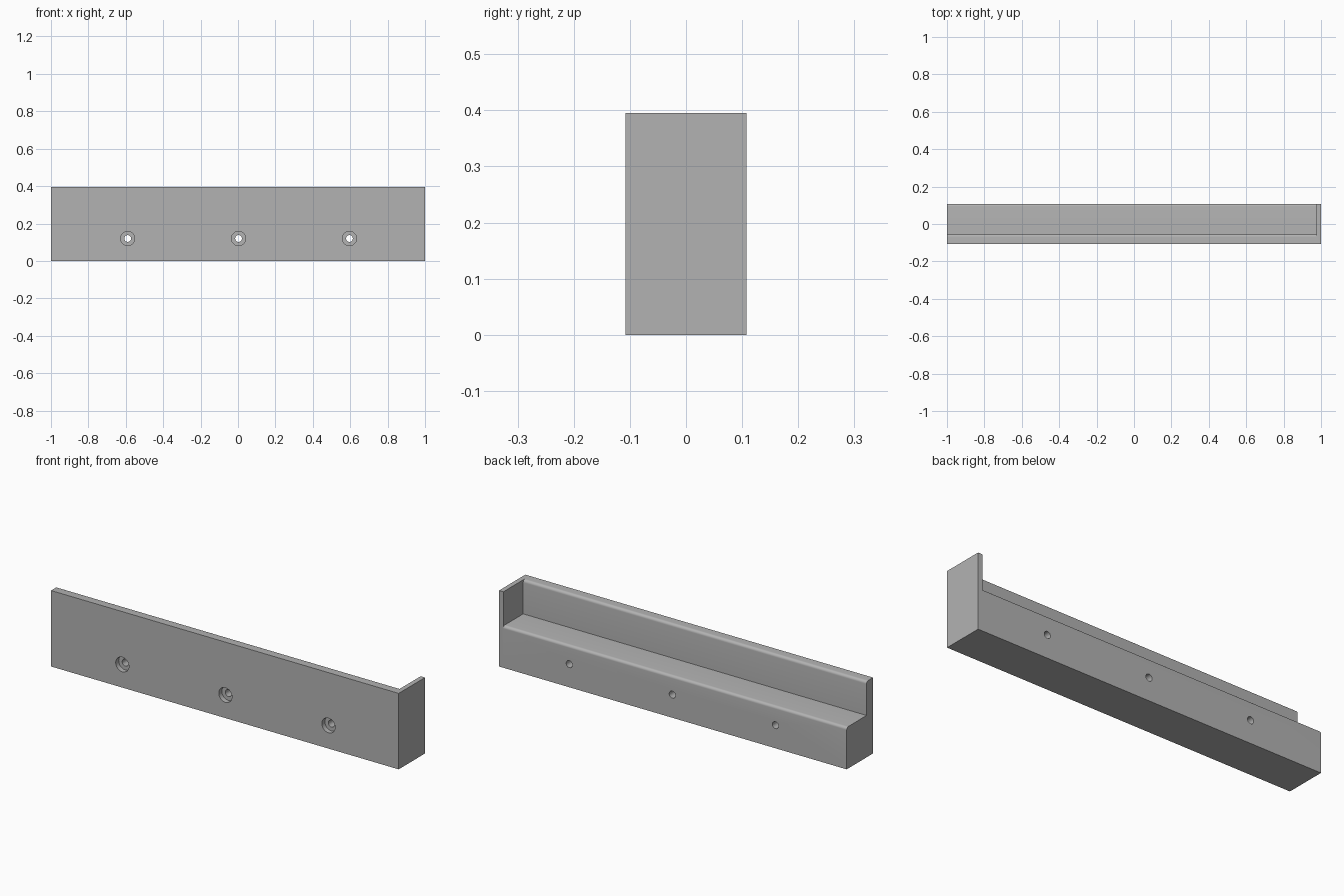
import bpy, bmesh, math
from mathutils import Matrix

default = bpy.data.objects.get("Cube")
if default:
    bpy.data.objects.remove(default, do_unlink=True)

grey = bpy.data.materials.new("plain grey")
grey.use_nodes = True
grey.diffuse_color = (0.45, 0.45, 0.45, 1)
grey.node_tree.nodes["Principled BSDF"].inputs["Base Color"].default_value = (0.45, 0.45, 0.45, 1)

FRONT, BACK, LIP = -0.108, 0.108, -0.055
TOP, LEDGE, WALL = 0.395, 0.218, 0.975
ROUND = 0.014


def add_object(name, bm):
    bmesh.ops.recalc_face_normals(bm, faces=bm.faces)
    mesh = bpy.data.meshes.new(name)
    bm.to_mesh(mesh)
    bm.free()
    mesh.materials.append(grey)
    obj = bpy.data.objects.new(name, mesh)
    bpy.context.collection.objects.link(obj)
    return obj


def extrude_profile(name, points, x0, x1):
    bm = bmesh.new()
    face = bm.faces.new([bm.verts.new((x0, y, z)) for y, z in points])
    moved = bmesh.ops.extrude_face_region(bm, geom=[face])["geom"]
    verts = [v for v in moved if isinstance(v, bmesh.types.BMVert)]
    bmesh.ops.translate(bm, verts=verts, vec=(x1 - x0, 0, 0))
    return add_object(name, bm)


def rounded_corner(y, z, steps=6):
    # Quarter arc from the top face round to the back face
    angles = [math.pi / 2 * (1 - i / steps) for i in range(steps + 1)]
    return [(y - ROUND + ROUND * math.cos(a), z - ROUND + ROUND * math.sin(a)) for a in angles]


def cut(target, cutter, operation="DIFFERENCE"):
    mod = target.modifiers.new(cutter.name, "BOOLEAN")
    mod.operation = operation
    mod.solver = "EXACT"
    mod.object = cutter
    bpy.context.view_layer.objects.active = target
    bpy.ops.object.modifier_apply(modifier=mod.name)
    bpy.data.objects.remove(cutter, do_unlink=True)


# L-shaped rail with rounded lip and ledge edges
profile = [(FRONT, 0), (FRONT, TOP), *rounded_corner(LIP, TOP),
           (LIP, LEDGE), *rounded_corner(BACK, LEDGE), (BACK, 0)]
rail = extrude_profile("ledge_rail", profile, -1, WALL)

# Closed end wall
wall = extrude_profile("end_wall", [(FRONT, 0), (FRONT, TOP), (BACK, TOP), (BACK, 0)], WALL, 1)
cut(rail, wall, "UNION")

# Counterbored screw holes
for x in (-0.59, 0.003, 0.596):
    for radius, depth in ((0.038, 0.025), (0.018, 0.3)):
        bm = bmesh.new()
        place = Matrix.Translation((x, FRONT, 0.12)) @ Matrix.Rotation(math.pi / 2, 4, "X")
        bmesh.ops.create_cone(bm, cap_ends=True, segments=40, radius1=radius,
                              radius2=radius, depth=2 * depth, matrix=place)
        cut(rail, add_object("screw_hole_cutter", bm))

bpy.ops.object.select_all(action="DESELECT")
rail.select_set(True)
bpy.context.view_layer.objects.active = rail
bpy.ops.object.shade_smooth_by_angle(angle=math.radians(30))
